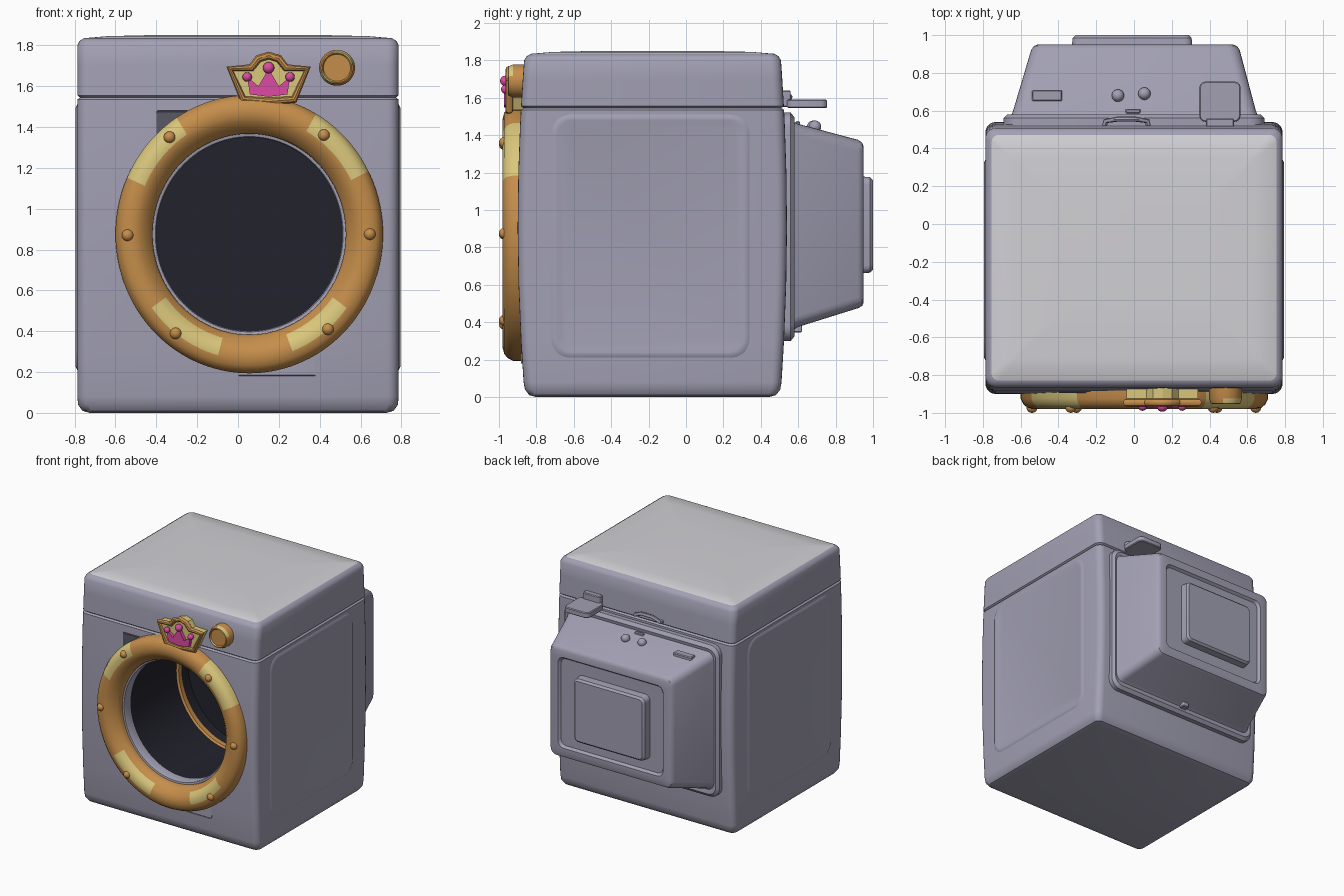
import bpy, bmesh, math
from mathutils import Matrix

if "Cube" in bpy.data.objects:
    bpy.data.objects.remove(bpy.data.objects["Cube"])


def material(name, rgb):
    m = bpy.data.materials.new(name)
    m.diffuse_color = (*rgb, 1)
    m.use_nodes = True
    m.node_tree.nodes["Principled BSDF"].inputs["Base Color"].default_value = m.diffuse_color
    return m


LAV = material("lavender_enamel", (0.36, 0.35, 0.45))
WHITE = material("pale_top", (0.64, 0.63, 0.66))
GOLD = material("gold", (0.56, 0.27, 0.07))
YELLOW = material("yellow_highlight", (0.70, 0.57, 0.20))
PINK = material("pink", (0.72, 0.07, 0.37))
DARK = material("dark_drum", (0.016, 0.016, 0.026))
GREY = material("dark_grey", (0.10, 0.10, 0.13))


def finish(bm, name, mats, recalc=True, smooth=True):
    if recalc:
        bmesh.ops.recalc_face_normals(bm, faces=bm.faces)
    me = bpy.data.meshes.new(name)
    bm.to_mesh(me)
    bm.free()
    for m in mats:
        me.materials.append(m)
    ob = bpy.data.objects.new(name, me)
    bpy.context.collection.objects.link(ob)
    if smooth:
        make_smooth(ob)
    return ob


def activate(ob):
    bpy.ops.object.select_all(action='DESELECT')
    ob.select_set(True)
    bpy.context.view_layer.objects.active = ob


def make_smooth(ob):
    activate(ob)
    bpy.ops.object.shade_smooth_by_angle(angle=math.radians(35))


def loft(name, axis, sections, mats, rule=lambda i: 0, n=5):
    """Rounded rectangles (pos, u0, u1, v0, v1, radius) skinned along an axis."""
    bm = bmesh.new()
    rings = []
    for p, u0, u1, v0, v1, r in sections:
        ring = []
        corners = ((u1 - r, v1 - r), (u0 + r, v1 - r), (u0 + r, v0 + r), (u1 - r, v0 + r))
        for c, (cu, cv) in enumerate(corners):
            for k in range(n + 1):
                a = math.pi / 2 * (c + k / n)
                co = [cu + r * math.cos(a), cv + r * math.sin(a)]
                co.insert("xyz".index(axis), p)
                ring.append(bm.verts.new(co))
        rings.append(ring)
    bm.faces.new(rings[0])
    for i in range(len(rings) - 1):
        a, b = rings[i], rings[i + 1]
        for k in range(len(a)):
            q = (k + 1) % len(a)
            bm.faces.new((a[k], a[q], b[q], b[k])).material_index = rule(i)
    bm.faces.new(rings[-1]).material_index = rule(len(rings) - 1)
    return finish(bm, name, mats)


def block(name, x, y, z, mat=LAV, r=0.01):
    b = min(0.006, (z[1] - z[0]) / 4)
    full = (x[0], x[1], y[0], y[1], r)
    small = (x[0] + b, x[1] - b, y[0] + b, y[1] - b, max(r - b, 0.002))
    return loft(name, 'z', [(z[0], *small), (z[0] + b, *full), (z[1] - b, *full), (z[1], *small)], [mat], n=3)


def lathe(name, cx, cz, profile, mats, rule=lambda j, a, r: 0, segs=96, zs=1.0):
    """Profile of (radius, y) turned about an axis along y."""
    bm = bmesh.new()
    grid = []
    for i in range(segs):
        a = 2 * math.pi * i / segs
        grid.append([bm.verts.new((cx + r * math.cos(a), y, cz + r * zs * math.sin(a))) for r, y in profile])
    for i in range(segs):
        a, b = grid[i], grid[(i + 1) % segs]
        for j in range(len(profile) - 1):
            f = bm.faces.new((a[j], b[j], b[j + 1], a[j + 1]))
            f.material_index = rule(j, 360 * (i + 0.5) / segs, (profile[j][0] + profile[j + 1][0]) / 2)
    bmesh.ops.remove_doubles(bm, verts=bm.verts, dist=1e-5)
    return finish(bm, name, mats, recalc=False)


def ball(name, co, r, mat):
    bm = bmesh.new()
    bmesh.ops.create_uvsphere(bm, u_segments=20, v_segments=12, radius=r, matrix=Matrix.Translation(co))
    return finish(bm, name, [mat])


def plate(name, pts, y0, y1, mat):
    """Outline of (x, z) points extruded along y."""
    bm = bmesh.new()
    f = bm.faces.new([bm.verts.new((x, y0, z)) for x, z in pts])
    ext = bmesh.ops.extrude_face_region(bm, geom=[f])
    bmesh.ops.translate(bm, vec=(0, y1 - y0, 0), verts=[v for v in ext["geom"] if isinstance(v, bmesh.types.BMVert)])
    return finish(bm, name, [mat], smooth=False)


def tube(name, pts, r, mat, cyclic):
    cu = bpy.data.curves.new(name, 'CURVE')
    cu.dimensions = '3D'
    cu.bevel_depth = r
    cu.bevel_resolution = 3
    cu.use_fill_caps = True
    sp = cu.splines.new('POLY')
    sp.points.add(len(pts) - 1)
    for p, co in zip(sp.points, pts):
        p.co = (*co, 1)
    sp.use_cyclic_u = cyclic
    cu.materials.append(mat)
    ob = bpy.data.objects.new(name, cu)
    bpy.context.collection.objects.link(ob)
    activate(ob)
    bpy.ops.object.convert(target='MESH')
    make_smooth(bpy.context.object)


# Cabinet: bowed front and back, seam groove, pale top
levels = [(0, .06), (.01, .025), (.04, .004), (.08, 0), (.3, 0), (.6, 0), (.9, 0), (1.2, 0), (1.45, 0),
          (1.535, 0), (1.545, .014), (1.555, 0), (1.7, 0), (1.8, 0), (1.822, .012), (1.835, .033),
          (1.845, .15), (1.851, .4)]
secs = []
for z, d in levels:
    t = ((z - 0.92) / 0.92) ** 2
    secs.append((z, -.787 + d, .787 - d, -.90 + .038 * t + d, .54 - .035 * t - d, max(.02, .055 - d * .5)))
cabinet = loft("cabinet", 'z', secs, [LAV, WHITE], lambda i: int(i >= 15))

# Porthole opening cut from the cabinet
CX, CZ, ZS = 0.055, 0.875, 1.04
bm = bmesh.new()
bmesh.ops.create_cone(bm, cap_ends=True, segments=96, radius1=.52, radius2=.52, depth=1.25,
                      matrix=Matrix.Translation((CX, -.575, CZ)) @ Matrix.Diagonal((1, 1, ZS, 1))
                      @ Matrix.Rotation(math.pi / 2, 4, 'X'))
cutter = finish(bm, "opening_cutter", [LAV], smooth=False)
cutter.hide_render = True
mod = cabinet.modifiers.new("opening", 'BOOLEAN')
mod.operation = 'DIFFERENCE'
mod.solver = 'EXACT'
mod.object = cutter
activate(cabinet)
bpy.ops.object.modifier_apply(modifier="opening")
bpy.data.objects.remove(cutter)
make_smooth(cabinet)

# Drum with pale lip and gold band
lathe("drum", CX, CZ, [(.485, -.875), (.46, -.87), (.455, -.86), (.455, -.79), (.50, -.78), (.50, -.15),
                       (.485, -.14), (.485, -.10), (.50, -.09), (.50, 0), (0, 0)], [LAV, DARK, GOLD],
      lambda j, a, r: 0 if j < 4 else (2 if j in (5, 6, 7) else 1), zs=ZS)


# Porthole ring with painted highlights
def ring_paint(j, a, r):
    if r > .565 and (26 < a < 60 or 122 < a < 155):
        return 1
    return int(.50 < r < .585 and (216 < a < 256 or 290 < a < 324))


lathe("porthole_ring", CX, CZ, [(.655, -.86), (.655, -.925), (.64, -.955), (.62, -.972), (.59, -.98), (.56, -.98),
                                (.53, -.968), (.505, -.945), (.482, -.92), (.473, -.90), (.473, -.86), (.655, -.86)],
      [GOLD, YELLOW], ring_paint, segs=120, zs=ZS)
for i, (x, z) in enumerate([(-.335, 1.35), (.42, 1.36), (-.54, .87), (.645, .875), (-.305, .39), (.44, .41)]):
    ball(f"ring_rivet_{i}", (x, -.971, z), .029, GOLD)

# Control knob
lathe("control_knob", .485, 1.69, [(.088, -.84), (.088, -.925), (.078, -.95), (.072, -.952), (.066, -.942), (0, -.942)],
      [GOLD, YELLOW], lambda j, a, r: int(j in (1, 2, 3) and (15 < a < 100 or 200 < a < 250)), segs=40)

# Crown badge
KX = 0.15


def mirrored(half):
    return [(KX + x, z) for x, z in half] + [(KX - x, z) for x, z in half[-2:0:-1]]


outline = mirrored([(0, 1.75), (.05, 1.735), (.085, 1.69), (.19, 1.685), (.125, 1.535), (0, 1.525)])
plate("crown_backing", outline, -.85, -.945, YELLOW)
tube("crown_frame", [(x, -.945, z) for x, z in outline], .02, GOLD, True)
plate("crown_inlay", mirrored([(0, 1.685), (.05, 1.60), (.105, 1.645), (.092, 1.56), (0, 1.548)]), -.93, -.972, PINK)
for i, (x, z, r) in enumerate([(-.105, 1.645, .023), (0, 1.69, .028), (.105, 1.645, .023)]):
    ball(f"crown_bead_{i}", (KX + x, -.966, z), r, PINK)

# Front plates peeking out behind the ring
block("dispenser_slot", (-.40, -.2), (-.894, -.885), (1.34, 1.48), GREY, .002)
block("lower_hatch", (0, .38), (-.882, -.873), (.18, .34), LAV, .002)

# Side panels: raised frame with a sunken centre
for s, side in ((1, "right"), (-1, "left")):
    loft(side + "_panel", 'x', [(s * p, -.72 + d, .34 - d, .21 + d, 1.51 - d, .10 - d * .6) for p, d in
                                ((.77, 0), (.787, 0), (.795, .015), (.795, .03), (.789, .055))], [LAV])

# Rear housing: flange, tapered box, recess and cover plate in one skin
loft("rear_housing", 'y', [
    (.48, -.69, .69, .30, 1.52, .08), (.56, -.69, .69, .30, 1.52, .08), (.58, -.67, .67, .325, 1.495, .07),
    (.575, -.65, .655, .36, 1.47, .06), (.60, -.64, .645, .375, 1.46, .06), (.92, -.545, .56, .475, 1.375, .06),
    (.942, -.53, .545, .487, 1.36, .05), (.95, -.51, .525, .505, 1.34, .045), (.95, -.46, .475, .56, 1.29, .05),
    (.93, -.445, .46, .575, 1.275, .045), (.93, -.33, .31, .66, 1.18, .04), (.985, -.325, .305, .665, 1.175, .04),
    (1.0, -.31, .29, .68, 1.16, .03)], [LAV])

# Rear fittings
block("rear_lever", (.345, .565), (.54, .755), (1.545, 1.59), r=.035)
block("lever_mount", (.38, .53), (.48, .56), (1.55, 1.64))
block("rear_label", (-.54, -.38), (.65, .71), (1.40, 1.455))
block("rear_latch", (-.045, .035), (.585, .61), (1.42, 1.475))
block("lower_latch", (-.03, .03), (.57, .62), (.345, .40))
ball("rear_button_left", (-.085, .68, 1.445), .033, LAV)
ball("rear_button_right", (.055, .69, 1.445), .033, LAV)
tube("rear_handle", [(-.16, .50, 1.57), (-.15, .545, 1.575), (-.09, .555, 1.605), (.01, .555, 1.605),
                     (.07, .545, 1.575), (.08, .50, 1.57)], .014, LAV, False)
